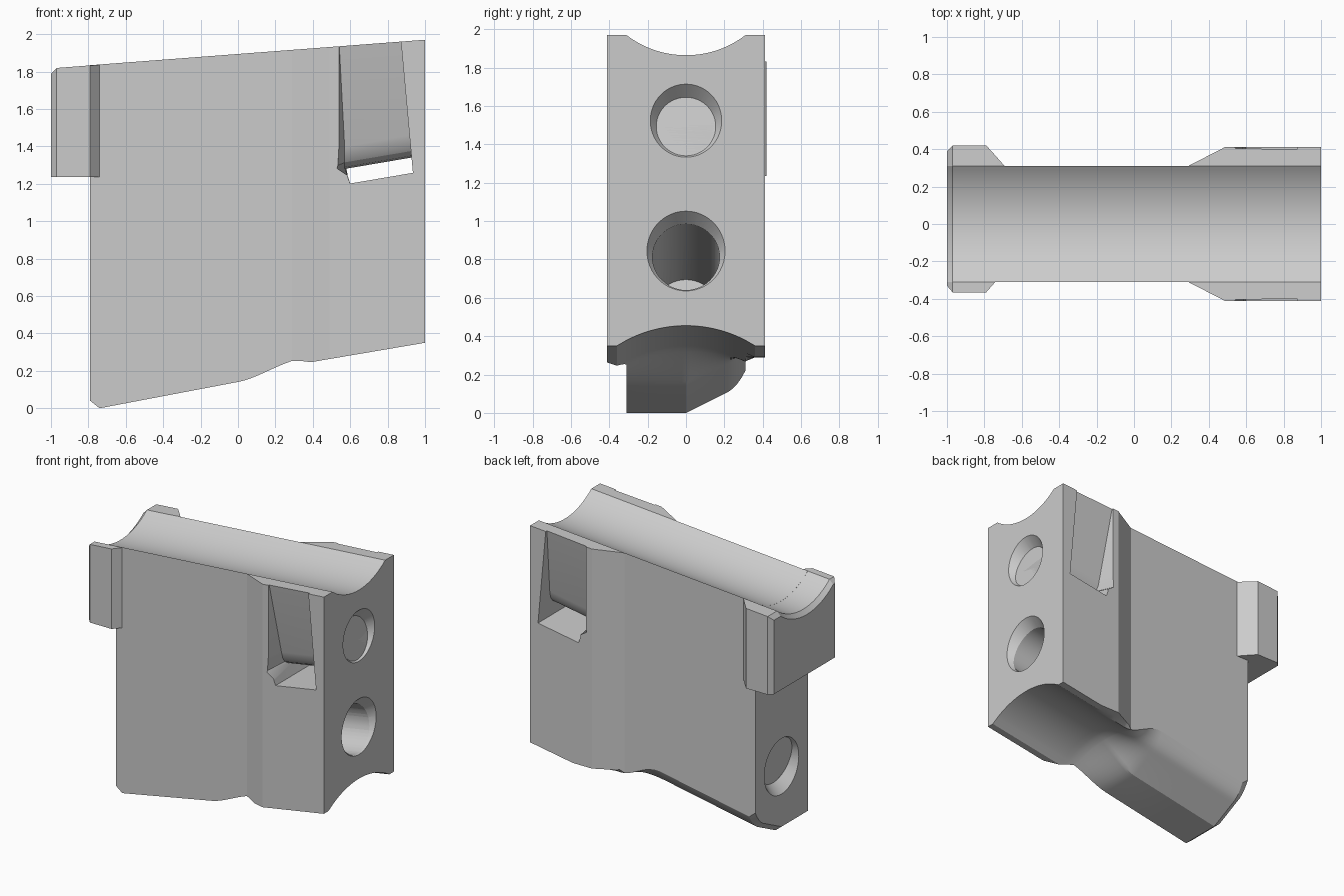
import bpy, bmesh, math
from mathutils import Matrix, Vector

if "Cube" in bpy.data.objects:
    bpy.data.objects.remove(bpy.data.objects["Cube"], do_unlink=True)

grey = bpy.data.materials.new("plain grey")
grey.use_nodes = True
grey.diffuse_color = (0.6, 0.6, 0.6, 1)
grey.node_tree.nodes["Principled BSDF"].inputs["Base Color"].default_value = (0.6, 0.6, 0.6, 1)

TILT = 0.17  # rise per unit of x for the bores, slot and underside


def finish(name, bm):
    bmesh.ops.recalc_face_normals(bm, faces=bm.faces)
    mesh = bpy.data.meshes.new(name)
    bm.to_mesh(mesh)
    bm.free()
    mesh.materials.append(grey)
    obj = bpy.data.objects.new(name, mesh)
    bpy.context.collection.objects.link(obj)
    return obj


def skin(name, rings, quad_caps=False):
    """Bridge closed rings of equal size and close both ends."""
    bm = bmesh.new()
    rows = [[bm.verts.new(p) for p in ring] for ring in rings]
    n = len(rows[0])
    for a, b in zip(rows, rows[1:]):
        for i in range(n):
            j = (i + 1) % n
            bm.faces.new((a[i], a[j], b[j], b[i]))
    for row in (rows[0], rows[-1]):
        if quad_caps:
            for i in range(n // 2 - 1):
                bm.faces.new((row[i], row[i + 1], row[n - 2 - i], row[n - 1 - i]))
        else:
            bm.faces.new(row)
    bmesh.ops.remove_doubles(bm, verts=bm.verts, dist=0.0005)
    return finish(name, bm)


def arc(y, radius, half):
    """Height of a circular hollow above its own edges."""
    if abs(y) >= half:
        return 0
    return math.sqrt(radius ** 2 - y * y) - math.sqrt(radius ** 2 - half ** 2)


def top(x, y):
    return 1.97 + 0.076 * (x - 1) - arc(y, 0.51, 0.31)


def underside(x, y):
    keel = 0.04 if x < -0.78 else 0.19 * (x + 0.74)
    keel += 0.5 * max(0, y) + 8 * max(0, y - 0.22) ** 2
    hollow = 0.35 + TILT * (x - 1) + arc(y, 0.67, 0.36)
    if y > 0.311:
        hollow = max(hollow, 0.29)
    t = min(1, max(0, x / 0.35))
    t = t * t * (3 - 2 * t)
    return keel * (1 - t) + hollow * t


SAMPLES = [-0.42, -0.36] + [-0.31 + 0.62 * i / 28 for i in range(29)] + [0.36, 0.42]


def section(x, front, back, low, high):
    ys = [min(back, max(front, y)) for y in SAMPLES]
    return [(x, y, low(x, y)) for y in ys] + [(x, y, high(x, y)) for y in reversed(ys)]


# Main block: thin web widening to a thick end, hollowed above and below
stations = [-0.79, -0.74, -0.4] + [0.035 * i for i in range(9)]
stations += [0.29, 0.32, 0.35, 0.39, 0.44, 0.49, 0.6, 0.65, 0.8, 1]
rings = []
for x in stations:
    w = min(0.413, max(0.31, 0.31 + 0.515 * (x - 0.29)))
    rings.append(section(x, -w, w, underside, top))
body = skin("main_block", rings)

# End flange with chamfered rim, tapering into the web
flange_plan = [(-1, -0.33, 0.39), (-0.97, -0.365, 0.42), (-0.79, -0.365, 0.42),
               (-0.74, -0.308, 0.365), (-0.69, -0.306, 0.308)]
flange = skin("end_flange", [
    section(x, f, b, lambda x, y: 1.235,
            lambda x, y: top(x, y) - (0.03 if x < -0.99 else 0.001))
    for x, f, b in flange_plan])


# Bores along the tilted axis, with countersunk mouths
def bore(name, x0, x1, z_at_end, r0, r1):
    start = Vector((x0, 0, z_at_end + TILT * (x0 - 1)))
    end = Vector((x1, 0, z_at_end + TILT * (x1 - 1)))
    axis = end - start
    bm = bmesh.new()
    turn = axis.to_track_quat('Z', 'Y').to_matrix().to_4x4()
    bmesh.ops.create_cone(bm, cap_ends=True, segments=48, radius1=r0, radius2=r1,
                          depth=axis.length,
                          matrix=Matrix.Translation((start + end) / 2) @ turn)
    return finish(name, bm)


cutters = [
    bore("lower_bore", -1, 1.2, 0.82, 0.175, 0.175),
    bore("lower_mouth", 0.96, 1.04, 0.82, 0.175, 0.23),
    bore("lower_far_mouth", -0.83, -0.75, 0.82, 0.23, 0.175),
    bore("upper_bore", 0.4, 1.2, 1.5, 0.155, 0.155),
    bore("upper_mouth", 0.96, 1.04, 1.5, 0.155, 0.215),
]

# U-shaped strap slot: side pockets that deepen downward and join below the bore
inner = [(0.43, 2.1), (0.30, 1.43), (0.285, 1.38), (0.26, 1.345), (0.22, 1.32), (0.16, 1.31)]
outer = [(0.6, 2.1), (0.6, 1.43), (0.6, 1.38), (0.6, 1.32), (0.6, 1.227), (0.16, 1.227)]


def both_sides(half):
    return half + [(-y, z) for y, z in reversed(half)]


def slot_ring(side):
    ring = []
    for y, z in both_sides(inner) + both_sides(outer)[::-1]:
        if side > 0:
            x = 0.925 - 0.09 * (z - 1.34)
        elif z < 1.25:
            x = 0.6
        else:
            x = 0.57 - 0.27 * max(0, abs(y) - 0.3)
        ring.append((x, y, z + TILT * (x - 0.75)))
    return ring


cutters.append(skin("strap_slot", [slot_ring(-1), slot_ring(1)], quad_caps=True))

bpy.context.view_layer.objects.active = body
for cutter in cutters:
    cutter.hide_render = True
    mod = body.modifiers.new(cutter.name, 'BOOLEAN')
    mod.operation = 'DIFFERENCE'
    mod.solver = 'EXACT'
    mod.object = cutter
    bpy.ops.object.modifier_apply(modifier=mod.name)
for cutter in cutters:
    bpy.data.objects.remove(cutter, do_unlink=True)

# Smooth the hollows and bores, keep the edges crisp
for obj in (body, flange):
    bpy.ops.object.select_all(action='DESELECT')
    obj.select_set(True)
    bpy.context.view_layer.objects.active = obj
    bpy.ops.object.shade_smooth_by_angle(angle=math.radians(22))
